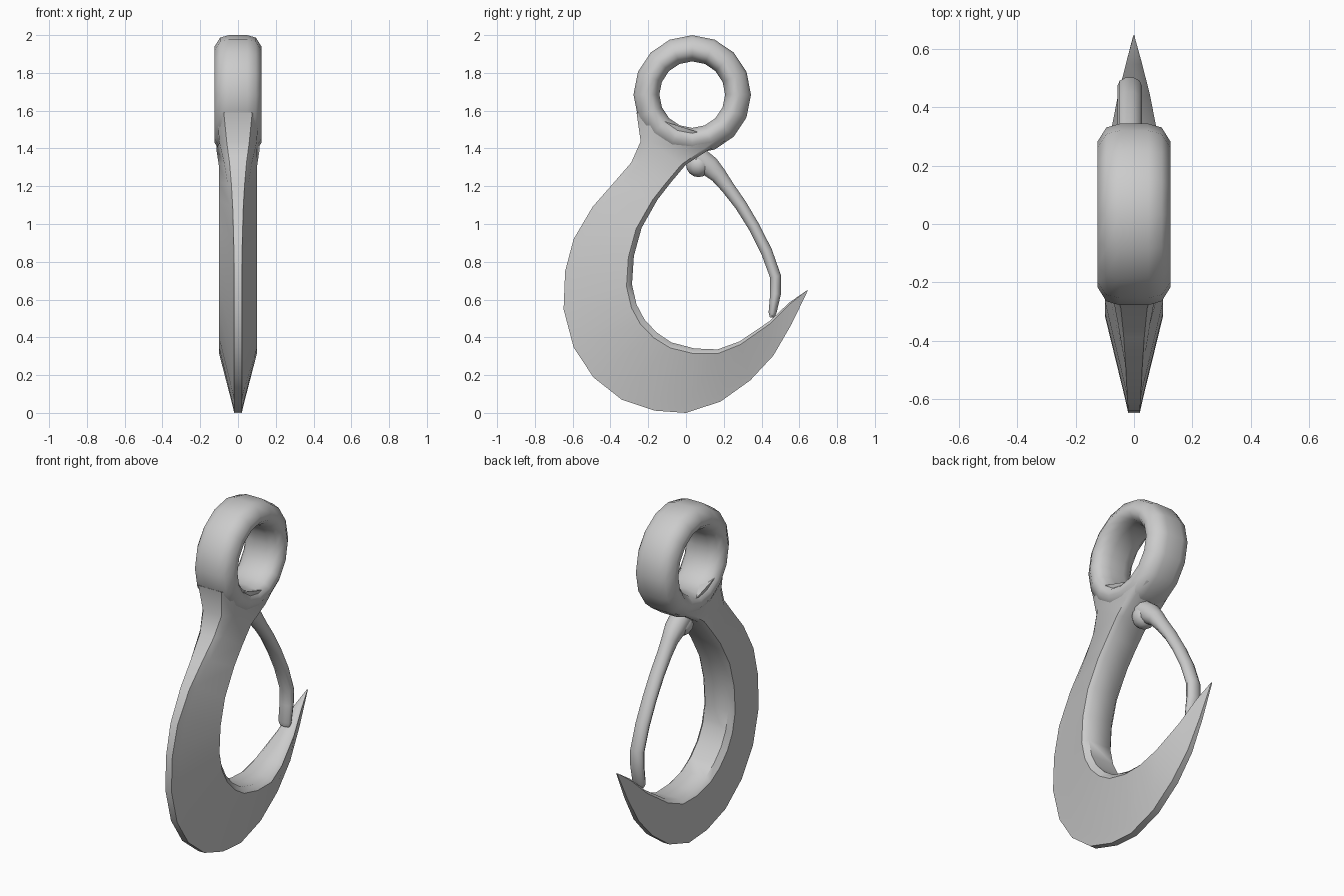
import bpy, bmesh, math
from mathutils import Vector

if "Cube" in bpy.data.objects:
    bpy.data.objects.remove(bpy.data.objects["Cube"])


def loft(name, rings, closed=False, angle=40):
    """Skin a list of equal-length point rings."""
    bm = bmesh.new()
    rows = [[bm.verts.new(p) for p in r] for r in rings]
    n = len(rows[0])
    pairs = list(zip(rows, rows[1:]))
    if closed:
        pairs.append((rows[-1], rows[0]))
    for a, b in pairs:
        for i in range(n):
            j = (i + 1) % n
            bm.faces.new((a[i], a[j], b[j], b[i]))
    if not closed:
        bm.faces.new(rows[0])
        bm.faces.new(rows[-1])
    bmesh.ops.recalc_face_normals(bm, faces=bm.faces)
    me = bpy.data.meshes.new(name)
    bm.to_mesh(me)
    bm.free()
    ob = bpy.data.objects.new(name, me)
    bpy.context.collection.objects.link(ob)
    smooth(ob, angle)
    return ob


def smooth(ob, angle):
    bpy.ops.object.select_all(action='DESELECT')
    ob.select_set(True)
    bpy.context.view_layer.objects.active = ob
    bpy.ops.object.shade_smooth_by_angle(angle=math.radians(angle))


# Eye ring: wide rounded section (x, radius) swept round the x axis
half = [(0.05, 0.311), (0.095, 0.298), (0.125, 0.25), (0.124, 0.215),
        (0.095, 0.187), (0.045, 0.174)]
section = half + [(-x, r) for x, r in reversed(half)]
rings = []
for k in range(16):
    a = math.tau * k / 16
    rings.append([(x, 0.033 + r * math.sin(a), 1.685 + r * math.cos(a) * 1.012)
                  for x, r in section])
loft("eye_ring", rings, closed=True, angle=60)

# Hook body: outer y, z, inner y, z, outer half width, inner half width
stations = [
    (-0.262, 1.59, 0.21, 1.44, 0.075, 0.11),
    (-0.24, 1.437, 0.12, 1.392, 0.06, 0.115),
    (-0.29, 1.325, 0.0, 1.315, 0.045, 0.102),
    (-0.39, 1.21, -0.08, 1.22, 0.035, 0.10),
    (-0.495, 1.09, -0.15, 1.13, 0.028, 0.10),
    (-0.595, 0.92, -0.235, 0.98, 0.023, 0.10),
    (-0.64, 0.75, -0.276, 0.83, 0.02, 0.10),
    (-0.648, 0.548, -0.286, 0.68, 0.02, 0.10),
    (-0.595, 0.347, -0.262, 0.574, 0.02, 0.10),
    (-0.49, 0.188, -0.22, 0.495, 0.02, 0.10),
    (-0.34, 0.07, -0.156, 0.426, 0.02, 0.10),
    (-0.167, 0.012, -0.077, 0.373, 0.02, 0.10),
    (0.0, 0.0, 0.045, 0.341, 0.02, 0.10),
    (0.183, 0.06, 0.167, 0.336, 0.02, 0.10),
    (0.34, 0.172, 0.283, 0.378, 0.02, 0.085),
    (0.463, 0.304, 0.44, 0.484, 0.016, 0.055),
    (0.558, 0.468, 0.548, 0.585, 0.01, 0.028),
    (0.646, 0.65, 0.635, 0.645, 0.003, 0.004),
]
rings = []
for i, (oy, oz, iy, iz, ow, iw) in enumerate(stations):
    o, n = Vector((0, oy, oz)), Vector((0, iy, iz))
    bulge = (0.03, 0.03, 0.02, 0.01)[i] if i < 4 else 0   # rounder neck
    side = [(0, ow), (0.15, ow + (iw - ow) * 0.15 + bulge), (0.92, iw), (1, iw * 0.75)]
    pts = [o.lerp(n, t) + Vector((w, 0, 0)) for t, w in side]
    pts += [o.lerp(n, t) - Vector((w, 0, 0)) for t, w in reversed(side)]
    rings.append(pts)
loft("hook_body", rings, angle=50)

# Safety latch: curved tapered rod (y, z, half thickness)
path = [(0.06, 1.355, 0.06), (0.125, 1.305, 0.058), (0.172, 1.258, 0.046),
        (0.22, 1.195, 0.038), (0.29, 1.1, 0.034), (0.36, 0.985, 0.032),
        (0.426, 0.855, 0.032), (0.474, 0.722, 0.031), (0.474, 0.63, 0.03),
        (0.458, 0.53, 0.022), (0.455, 0.505, 0.012)]
rings = []
for i, (y, z, r) in enumerate(path):
    p, q = path[max(i - 1, 0)], path[min(i + 1, len(path) - 1)]
    d = Vector((0, q[0] - p[0], q[1] - p[1])).normalized()
    side = Vector((0, -d.z, d.y))
    rx = max(r, 0.042) if i < len(path) - 1 else 0.03
    c = Vector((-0.015, y, z))
    rings.append([c + Vector((rx * math.cos(a), 0, 0)) + side * r * math.sin(a)
                  for a in (math.tau * k / 10 for k in range(10))])
loft("safety_latch", rings, angle=60)

# Latch pivot knuckle
bpy.ops.mesh.primitive_uv_sphere_add(segments=12, ring_count=8, radius=0.066,
                                     location=(-0.015, 0.066, 1.314))
pivot = bpy.context.object
pivot.name = "latch_pivot"
smooth(pivot, 60)
